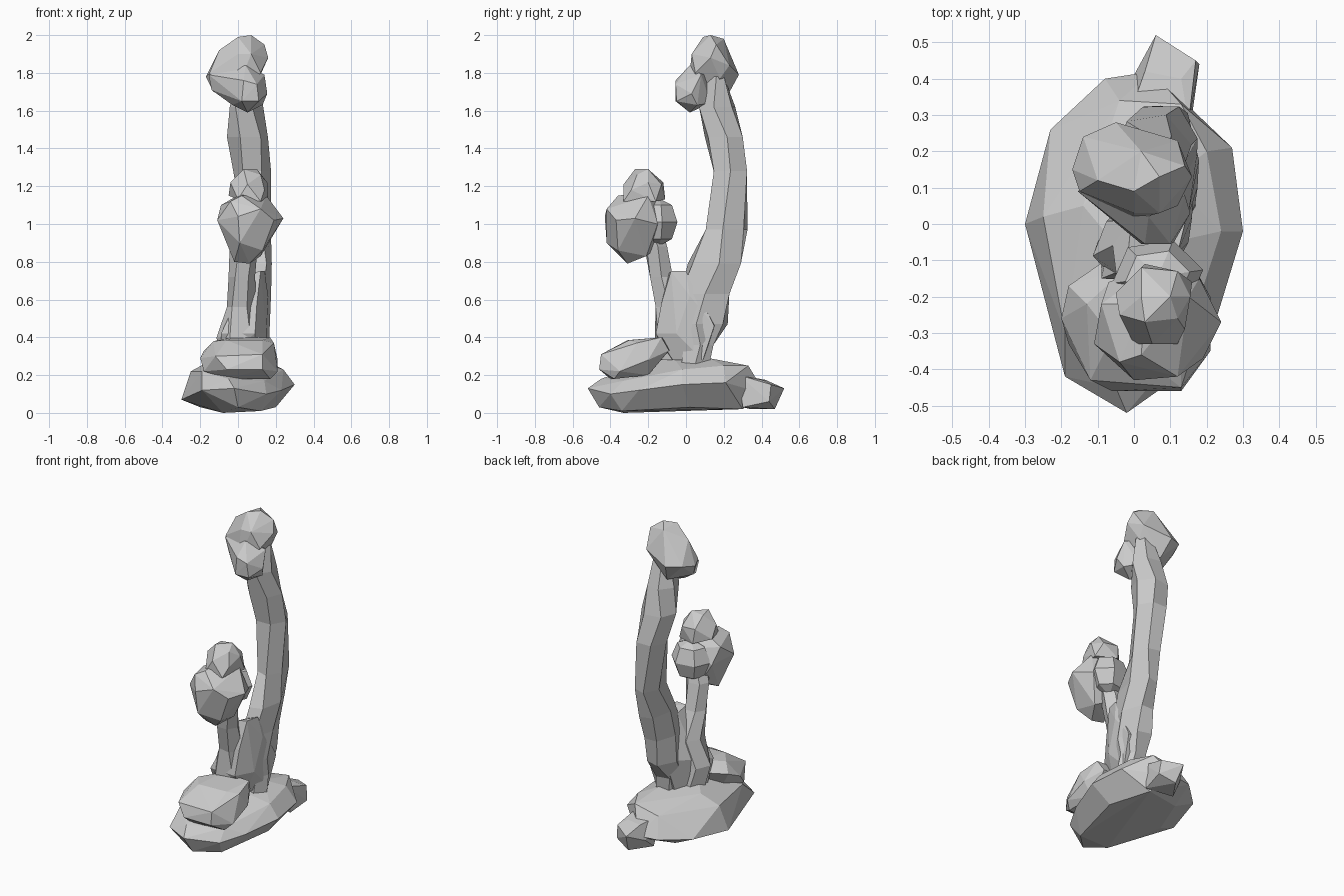
import bpy, bmesh, math
from mathutils import Vector


def finish(name, bm):
    bmesh.ops.recalc_face_normals(bm, faces=bm.faces[:])
    me = bpy.data.meshes.new(name)
    bm.to_mesh(me)
    bm.free()
    ob = bpy.data.objects.new(name, me)
    bpy.context.collection.objects.link(ob)
    return ob


def faceted(name, pts):
    """Chiselled lump: convex hull around a few corner points."""
    bm = bmesh.new()
    for p in pts:
        bm.verts.new(p)
    bmesh.ops.convex_hull(bm, input=bm.verts[:])
    junk = [v for v in bm.verts if not v.link_faces]
    bmesh.ops.delete(bm, geom=junk, context='VERTS')
    bmesh.ops.dissolve_limit(bm, angle_limit=math.radians(4), verts=bm.verts[:], edges=bm.edges[:])
    return finish(name, bm)


def limb(name, rings, sides=6):
    """Low-poly loft through rings (x, y, z, rx, ry), each slightly twisted."""
    bm = bmesh.new()
    loops = []
    for k, (x, y, z, rx, ry) in enumerate(rings):
        loop = []
        for i in range(sides):
            a = math.tau * i / sides + 0.2 * math.sin(k * 2.1)
            loop.append(bm.verts.new((x + rx * math.cos(a), y + 1.07 * ry * math.sin(a), z)))
        loops.append(loop)
    for a, b in zip(loops, loops[1:]):
        for i in range(sides):
            j = (i + 1) % sides
            bm.faces.new((a[i], a[j], b[j], b[i]))
    bm.faces.new(loops[0])
    bm.faces.new(loops[-1])
    return finish(name, bm)


def knob(name, c, r, turn=0.3):
    """Small faceted ball with semi-axes r."""
    bm = bmesh.new()
    bmesh.ops.create_uvsphere(bm, u_segments=6, v_segments=4, radius=1.0)
    for v in bm.verts:
        x, y = v.co.x, v.co.y
        v.co.x = x * math.cos(turn) - y * math.sin(turn)
        v.co.y = x * math.sin(turn) + y * math.cos(turn)
        v.co = Vector((c[i] + r[i] * v.co[i] * 1.06 for i in range(3)))
    return finish(name, bm)


# Ground rocks
faceted("base_rock", [
    (-.02, -.52, .13), (-.19, -.42, .12), (-.30, 0, .07), (-.23, .26, .09),
    (-.08, .40, .10), (.05, .42, .10), (.27, .21, .16), (.30, -.02, .15),
    (.23, -.25, .12), (.15, -.40, .10),
    (-.05, -.45, .18), (-.19, -.30, .22), (-.25, .02, .22), (-.14, .05, .28),
    (-.03, -.08, .31), (.10, .12, .29), (.13, .33, .25), (-.04, .34, .22),
    (.20, .20, .25), (.24, -.02, .23), (.14, -.33, .17),
    (-.08, -.33, 0), (.12, -.34, .01), (-.20, 0, .03), (.20, .02, .03),
    (-.10, .25, .03), (.13, .30, .02), (.0, -.46, .03)])
faceted("back_stone", [
    (.06, .52, .13), (.17, .45, .15), (.18, .44, .06), (.15, .28, .20),
    (-.02, .28, .20), (.03, .42, .175), (.13, .40, .175), (.08, .47, .02),
    (-.01, .34, .02), (.16, .30, .03), (.0, .41, .08)])
faceted("front_rock", [
    (-.20, -.26, .29), (-.18, -.17, .33), (-.13, -.22, .38), (-.02, -.12, .40),
    (.17, -.13, .40), (.19, -.26, .37), (-.06, -.31, .385), (.13, -.30, .385),
    (-.12, -.43, .30), (.13, -.45, .31), (-.06, -.46, .23), (.13, -.46, .23),
    (.21, -.35, .22), (.21, -.20, .28), (-.18, -.33, .22), (-.05, -.40, .18),
    (.17, -.38, .18), (.15, -.20, .20), (-.10, -.20, .20), (.15, -.09, .33),
    (-.05, -.08, .34)])

# Trunk, forked limb and the flared web joining them
limb("main_trunk", [
    (.08, .05, .26, .09, .08), (.08, .06, .36, .085, .085),
    (.08, .08, .47, .09, .14), (.09, .10, .63, .085, .14),
    (.10, .15, .79, .08, .14), (.10, .215, .97, .075, .11),
    (.075, .235, 1.28, .10, .095), (.05, .20, 1.46, .11, .10),
    (.045, .165, 1.62, .09, .095), (.06, .16, 1.78, .06, .045)])
limb("front_limb", [
    (.0, -.05, .28, .10, .09), (-.005, -.07, .40, .11, .095),
    (.02, -.075, .56, .08, .085), (.02, -.13, .72, .07, .065),
    (.03, -.16, .88, .075, .06), (.04, -.18, .98, .06, .05)])
faceted("fork_web", [
    (-.09, -.09, .28), (.10, -.07, .28), (.15, .09, .28), (.01, .10, .28),
    (-.09, -.15, .42), (.09, -.16, .42), (.15, -.05, .42), (.165, .15, .46),
    (.03, .16, .48), (-.06, -.02, .45), (.02, -.13, .58), (.10, -.13, .58),
    (.16, .02, .62), (.06, -.09, .74), (.12, -.08, .75), (.14, .0, .75),
    (.06, .0, .72)])

# Middle crown
faceted("middle_crown", [
    (.24, -.27, 1.03), (.19, -.37, 1.02), (.15, -.20, 1.15), (.03, -.22, 1.17),
    (.02, -.36, 1.15), (-.04, -.38, 1.12), (-.11, -.33, 1.02), (-.09, -.22, 1.10),
    (.0, -.43, 1.04), (.12, -.42, 1.08), (.01, -.42, .90), (.13, -.36, .86),
    (.06, -.31, .79), (-.02, -.30, .80), (.12, -.21, .83), (.0, -.15, .88),
    (-.07, -.16, 1.0), (.18, -.15, 1.0), (.05, -.12, 1.09)])
faceted("middle_crown_top", [
    (.03, -.27, 1.29), (.10, -.20, 1.29), (.12, -.26, 1.26), (.02, -.20, 1.28),
    (-.04, -.25, 1.22), (.05, -.33, 1.21), (.14, -.29, 1.18), (.155, -.20, 1.22),
    (.12, -.13, 1.21), (.02, -.12, 1.22), (-.05, -.19, 1.15), (.0, -.33, 1.13),
    (.12, -.33, 1.12), (.16, -.16, 1.12), (.03, -.11, 1.13)])
knob("middle_crown_side", (.065, -.145, 1.01), (.12, .10, .12), .7)

# Top crown
faceted("top_crown", [
    (-.17, .15, 1.78), (-.14, .24, 1.80), (-.05, .28, 1.79), (.12, .23, 1.84),
    (.16, .13, 1.88), (.14, .16, 1.95), (.07, .13, 2.0), (.0, .09, 1.99),
    (.02, .20, 1.98), (-.10, .12, 1.92), (-.15, .09, 1.80), (-.13, .11, 1.70),
    (.0, .03, 1.90), (.07, .03, 1.90), (-.01, .01, 1.70), (.12, .05, 1.80),
    (.11, .18, 1.77), (-.02, .22, 1.68), (.03, .10, 1.63)])
faceted("top_crown_lower", [
    (.03, -.055, 1.76), (.10, -.055, 1.74), (.02, -.055, 1.65), (.11, -.05, 1.65),
    (.155, .03, 1.69), (.14, .08, 1.79), (.13, .06, 1.63), (.05, .02, 1.59),
    (-.03, .05, 1.63), (-.14, .10, 1.71), (-.155, .09, 1.79), (.04, .02, 1.84),
    (.07, .13, 1.64), (.05, .13, 1.80)])
